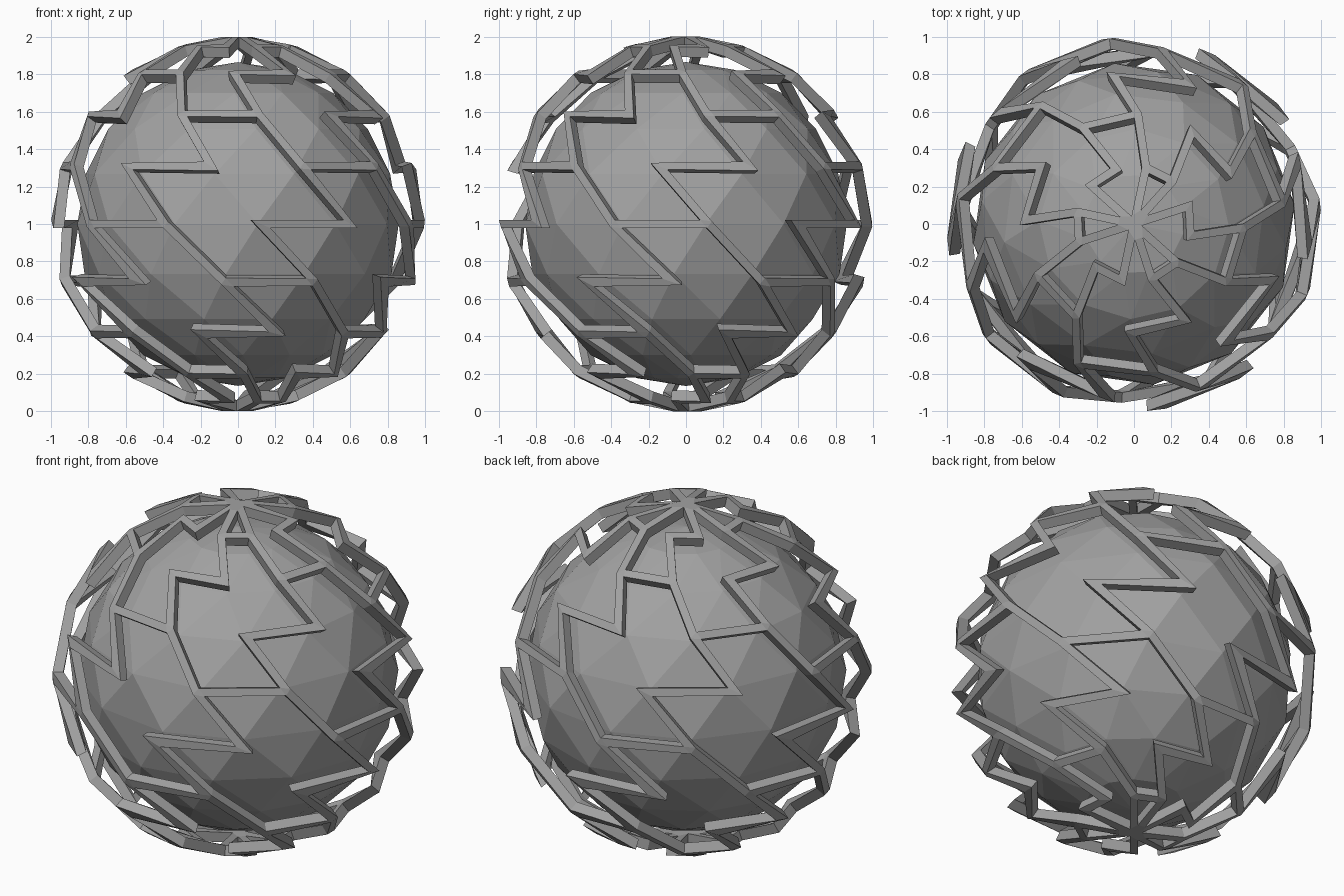
import bpy
import bmesh
import math
from mathutils import Vector

if "Cube" in bpy.data.objects:
    bpy.data.objects.remove(bpy.data.objects["Cube"])

SEGMENTS = 12                    # columns around the axis
TOP = 5                          # ring index of the poles (+5 and -5)
# twist of each ring in degrees, from ring -4 up to ring +4
TWIST = dict(zip(range(-4, 5), (80, 63, 45, 25.5, 7, -8.7, -22, -32, -42)))
CENTRE = Vector((0, 0, 1))

grey = bpy.data.materials.new("grey")
grey.diffuse_color = (0.36, 0.36, 0.36, 1)
grey.use_nodes = True
grey.node_tree.nodes["Principled BSDF"].inputs["Base Color"].default_value = grey.diffuse_color


def key(j, k):
    """Grid key; each pole is a single point."""
    return (j, 0) if abs(j) == TOP else (j, k % SEGMENTS)


def point(node):
    """Unit direction of a twisted grid node."""
    j, k = node
    if abs(j) == TOP:
        return Vector((0, 0, math.copysign(1, j)))
    lat = math.radians(18 * j)
    a = math.radians(TWIST[j] + 30 * k)
    return Vector((math.cos(lat) * math.sin(a), -math.cos(lat) * math.cos(a), math.sin(lat)))


def finish(bm, name):
    bmesh.ops.recalc_face_normals(bm, faces=bm.faces[:])
    mesh = bpy.data.meshes.new(name)
    bm.to_mesh(mesh)
    bm.free()
    mesh.materials.append(grey)
    obj = bpy.data.objects.new(name, mesh)
    obj.location = CENTRE
    bpy.context.collection.objects.link(obj)
    return obj


# Inner faceted ball, following the same twist as the cage
def build_core(radius):
    bm = bmesh.new()
    verts = {}

    def v(j, k):
        n = key(j, k)
        if n not in verts:
            verts[n] = bm.verts.new(point(n) * radius)
        return verts[n]

    for j in range(TOP, -TOP, -1):
        for k in range(SEGMENTS):
            if j > 1 - TOP:
                bm.faces.new((v(j, k + 1), v(j - 1, k), v(j - 1, k + 1)))
            if j < TOP:
                bm.faces.new((v(j, k), v(j - 1, k), v(j, k + 1)))
    return finish(bm, "inner_ball")


# Cage pattern: every second ring edge, and three of every four column edges
def cage_links():
    links = {}

    def link(a, b):
        links.setdefault(a, set()).add(b)
        links.setdefault(b, set()).add(a)

    for j in range(TOP, -TOP, -1):
        for k in range(SEGMENTS):
            if abs(j) < TOP and (j + k) % 2 == 0:
                link(key(j, k), key(j, k + 1))
            if (k + j - 1) % 4 != 0:
                link(key(j, k), key(j - 1, k))
    return links


# Outer cage of square bars with mitred joints
def build_cage(half_width, inner_scale):
    bm = bmesh.new()
    links = cage_links()
    corner = {}                  # (node, neighbour) -> left and right corner pairs
    for node, others in links.items():
        n = point(node)
        ref = n.orthogonal().normalized()
        side = n.cross(ref)
        spokes = []
        for o in others:
            d = point(o) - n
            spokes.append((math.atan2(d.dot(side), d.dot(ref)), o))
        spokes.sort()
        ring = []
        for i, (a1, o1) in enumerate(spokes):
            a2, o2 = spokes[(i + 1) % len(spokes)]
            theta = (a2 - a1) % (2 * math.pi)
            mid = a1 + theta / 2
            dist = half_width / max(math.sin(theta / 2), 0.25)
            p = n + (ref * math.cos(mid) + side * math.sin(mid)) * dist
            pair = (bm.verts.new(p), bm.verts.new(p * inner_scale))
            ring.append(pair)
            corner[node, o1, "left"] = pair
            corner[node, o2, "right"] = pair
        if len(ring) > 2:        # joint caps
            bm.faces.new([p[0] for p in ring])
            bm.faces.new([p[1] for p in reversed(ring)])
    for a, others in links.items():
        for b in others:
            if a < b:
                loop = (corner[a, b, "right"], corner[b, a, "left"],
                        corner[b, a, "right"], corner[a, b, "left"])
                bm.faces.new([p[0] for p in loop])
                bm.faces.new([p[1] for p in reversed(loop)])
                for p, q in ((loop[0], loop[1]), (loop[2], loop[3])):
                    bm.faces.new((p[0], p[1], q[1], q[0]))
    return finish(bm, "outer_cage")


build_core(0.865)
build_cage(0.022, 0.942)
